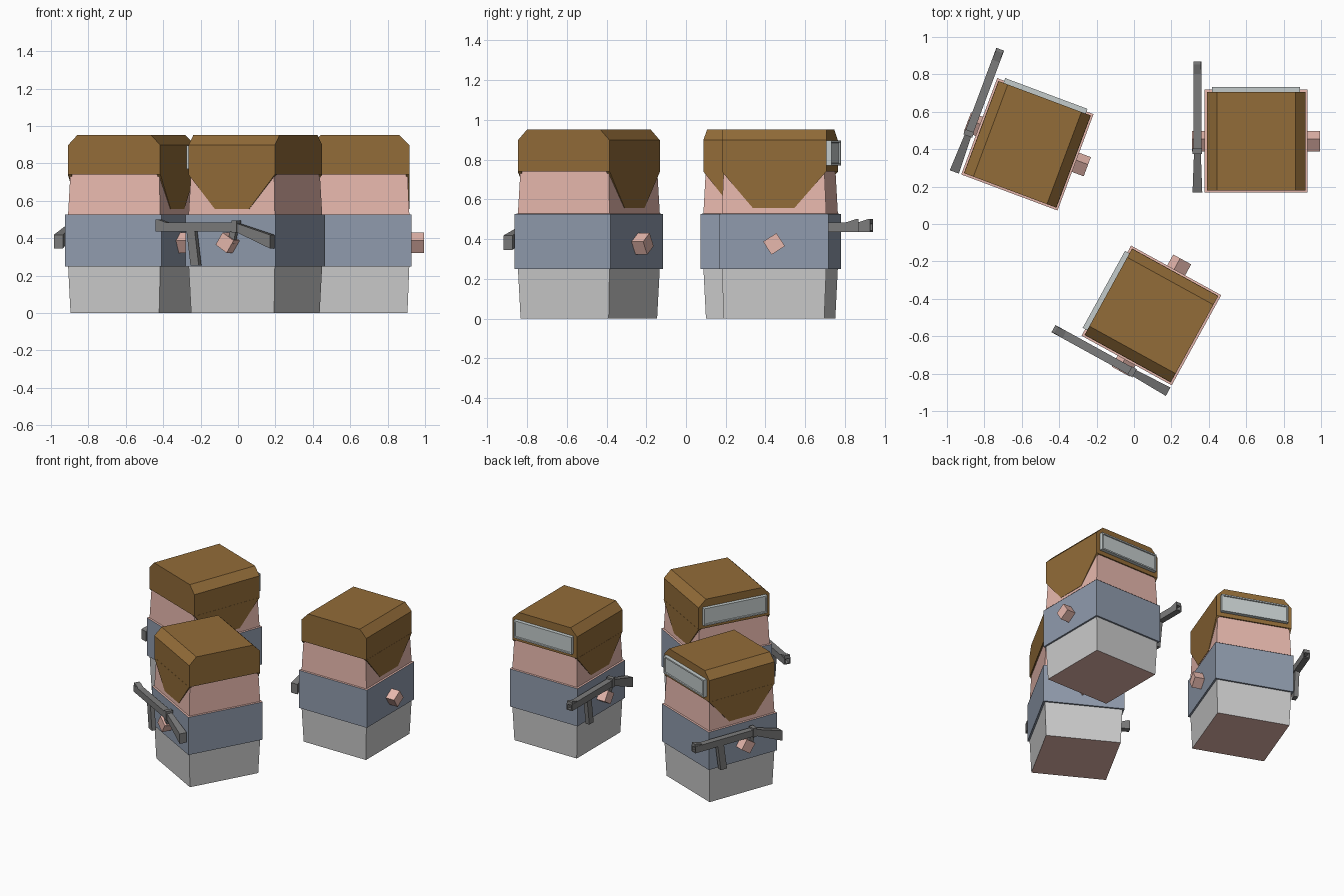
import bpy, bmesh, math
from mathutils import Matrix, Vector

if "Cube" in bpy.data.objects:
    bpy.data.objects.remove(bpy.data.objects["Cube"])


def mat(name, c):
    m = bpy.data.materials.new(name)
    m.diffuse_color = (*c, 1)
    m.use_nodes = True
    m.node_tree.nodes["Principled BSDF"].inputs["Base Color"].default_value = m.diffuse_color
    return m


SKIN = mat("skin", (0.80, 0.48, 0.42))
SHIRT = mat("shirt_blue", (0.28, 0.33, 0.42))
HAIR = mat("hair_brown", (0.29, 0.15, 0.04))
METAL = mat("dark_metal", (0.20, 0.20, 0.20))
BLACK = mat("bore_black", (0.03, 0.03, 0.03))
CLOTH = mat("trouser_grey", (0.55, 0.55, 0.55))
LENS = mat("lens_grey", (0.55, 0.60, 0.60))

# figure placements: x, y, turn in degrees (each figure faces local +y)
FIGURES = [(0.653, 0.443, 0), (-0.57, 0.426, -20.5), (0.093, -0.489, 61.2)]
parts = []


def finish(name, bm, *mats):
    bmesh.ops.recalc_face_normals(bm, faces=bm.faces)
    me = bpy.data.meshes.new(name)
    bm.to_mesh(me)
    bm.free()
    for m in mats:
        me.materials.append(m)
    parts.append((name, me))


def loft(name, rings, *mats, bottom_mat=None):
    """Square rings (z, half width) joined from bottom to top."""
    bm = bmesh.new()
    rows = [[bm.verts.new((sx * h, sy * h, z)) for sx, sy in
             ((-1, -1), (1, -1), (1, 1), (-1, 1))] for z, h in rings]
    for a, b in zip(rows, rows[1:]):
        for i in range(4):
            j = (i + 1) % 4
            bm.faces.new((a[i], a[j], b[j], b[i]))
    bottom = bm.faces.new(rows[0][::-1])
    bottom.material_index = 0 if bottom_mat is None else bottom_mat
    bm.faces.new(rows[-1])
    finish(name, bm, *mats)


def add_prism(bm, axis, pts, a, b):
    """Extrude a profile: axis 'x' takes (y, z) points, axis 'y' takes (x, z)."""
    place = (lambda p, d: (d, p[0], p[1])) if axis == 'x' else (lambda p, d: (p[0], d, p[1]))
    va = [bm.verts.new(place(p, a)) for p in pts]
    vb = [bm.verts.new(place(p, b)) for p in pts]
    n = len(pts)
    faces = [bm.faces.new(va), bm.faces.new(vb[::-1])]
    for i in range(n):
        j = (i + 1) % n
        faces.append(bm.faces.new((va[j], va[i], vb[i], vb[j])))
    bmesh.ops.recalc_face_normals(bm, faces=faces)
    return faces


def rect(u0, u1, v0, v1):
    return [(u0, v0), (u1, v0), (u1, v1), (u0, v1)]


def front_face(faces):
    return max(faces, key=lambda f: f.calc_center_median().y)


# trousers with a skin-coloured underside, shirt, head with shoulder lip
loft("trousers", [(0, 0.253), (0.255, 0.263)], CLOTH, SKIN, bottom_mat=1)
loft("shirt", [(0.25, 0.275), (0.526, 0.275)], SHIRT)
loft("head", [(0.527, 0.275), (0.528, 0.263), (0.76, 0.253)], SKIN)

# hair cap with bevelled long edges
bm = bmesh.new()
add_prism(bm, 'y', [(-0.263, 0.74), (-0.263, 0.898), (-0.21, 0.952),
                    (0.21, 0.952), (0.263, 0.898), (0.263, 0.74)], -0.263, 0.263)
finish("hair_cap", bm, HAIR)

# hair flaps over the ears
bm = bmesh.new()
for s in (-1, 1):
    add_prism(bm, 'x', [(-0.263, 0.74), (-0.107, 0.557), (0.103, 0.557), (0.263, 0.74)],
              s * 0.245, s * 0.264)
finish("hair_side_flaps", bm, HAIR)

# goggles with recessed lens
bm = bmesh.new()
f = front_face(add_prism(bm, 'y', rect(-0.235, 0.235, 0.77, 0.897), 0.255, 0.29))
bmesh.ops.inset_region(bm, faces=[f], thickness=0.014, depth=0)
bmesh.ops.inset_region(bm, faces=[f], thickness=0.003, depth=-0.007)
finish("goggles", bm, LENS)

# hands: tilted blocks on both sides
bm = bmesh.new()
for s in (-1, 1):
    bmesh.ops.create_cube(bm, size=1, matrix=Matrix.Translation((s * 0.302, 0, 0.376))
                          @ Matrix.Rotation(math.radians(33), 4, 'X')
                          @ Matrix.Diagonal((0.08, 0.08, 0.078, 1)))
finish("hands", bm, SKIN)

# rifle body with hollow muzzle
GX = -0.314
bm = bmesh.new()
f = front_face(add_prism(bm, 'x', rect(-0.07, 0.425, 0.435, 0.483), GX - 0.022, GX + 0.022))
bmesh.ops.inset_region(bm, faces=[f], thickness=0.01, depth=0)
bmesh.ops.inset_region(bm, faces=[f], thickness=0.001, depth=-0.05)
f.material_index = 1
finish("rifle_barrel", bm, METAL, BLACK)

# sloping stock, flared at the butt
bm = bmesh.new()
add_prism(bm, 'x', [(-0.055, 0.437), (-0.055, 0.483), (-0.275, 0.418), (-0.275, 0.345)],
          GX - 0.018, GX + 0.018)
for v in bm.verts:
    if v.co.y < -0.2:
        v.co.x = GX + (v.co.x - GX) * 1.45
finish("rifle_stock", bm, METAL)

# sights, fore grip and trigger grip
bm = bmesh.new()
add_prism(bm, 'x', [(0.355, 0.482), (0.425, 0.482), (0.425, 0.5), (0.41, 0.5)],
          GX - 0.02, GX + 0.02)
add_prism(bm, 'x', rect(-0.07, -0.04, 0.43, 0.495), GX - 0.025, GX + 0.025)
finish("rifle_sights", bm, METAL)
bm = bmesh.new()
add_prism(bm, 'x', [(0.19, 0.44), (0.24, 0.44), (0.215, 0.254), (0.165, 0.254)],
          GX - 0.015, GX + 0.015)
add_prism(bm, 'x', [(-0.06, 0.44), (-0.025, 0.44), (-0.01, 0.37), (-0.045, 0.37)],
          GX - 0.013, GX + 0.013)
finish("rifle_grips", bm, METAL)

# place the three figures, sharing meshes
for i, (x, y, turn) in enumerate(FIGURES, 1):
    for name, me in parts:
        ob = bpy.data.objects.new(f"{name}_{i}", me)
        ob.location = Vector((x, y, 0))
        ob.rotation_euler.z = math.radians(turn)
        bpy.context.collection.objects.link(ob)
